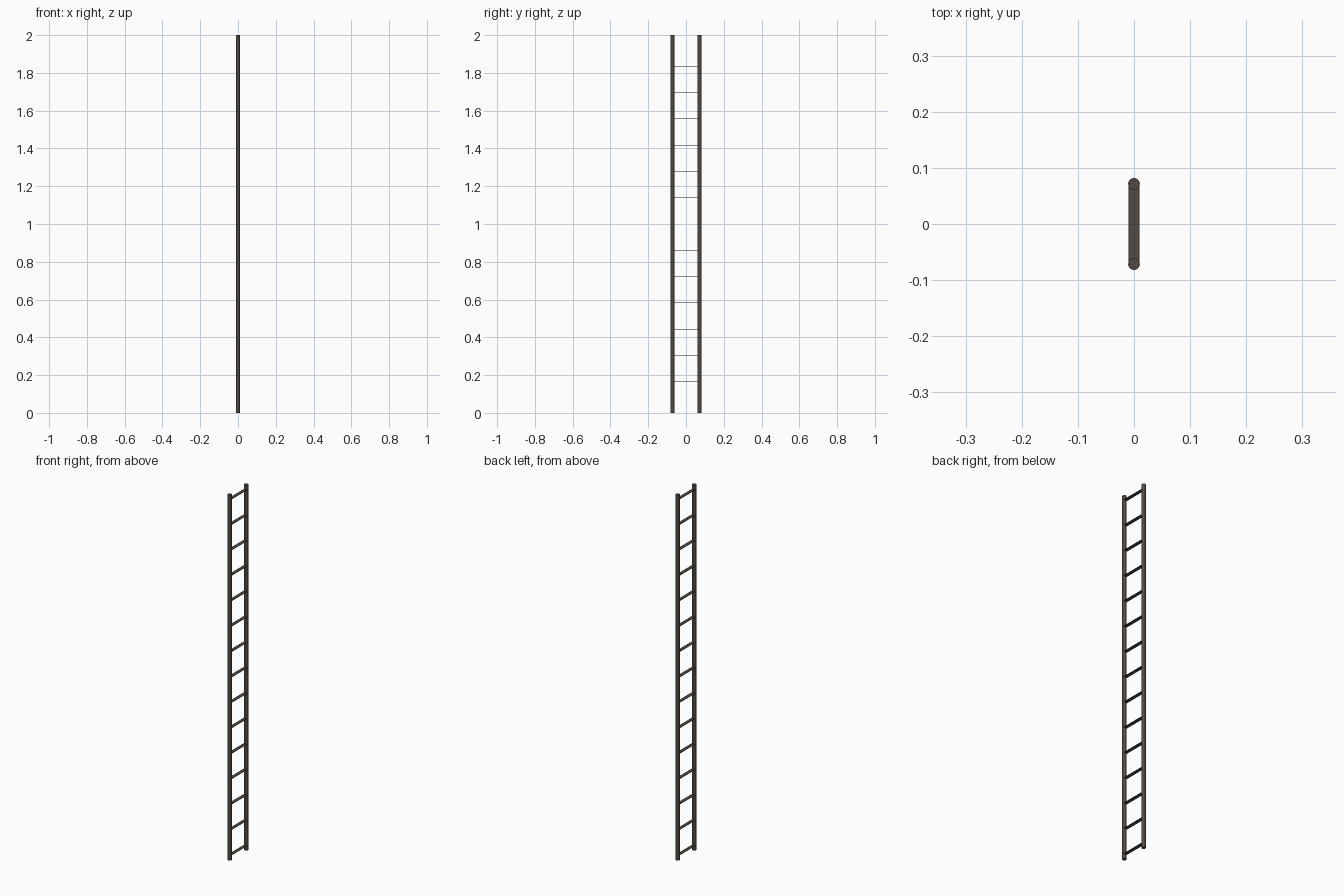
import bpy

if "Cube" in bpy.data.objects:
    bpy.data.objects.remove(bpy.data.objects["Cube"])

HEIGHT, RAIL_Y, RAIL_R = 2.0, 0.0715, 0.0105
RUNGS, FIRST_Z, LAST_Z = 15, 0.026, 1.974

wood = bpy.data.materials.new("dark_brown")
wood.diffuse_color = (0.085, 0.066, 0.053, 1)
wood.use_nodes = True
wood.node_tree.nodes["Principled BSDF"].inputs["Base Color"].default_value = wood.diffuse_color

# Round side rails
for name, side in (("front_rail", -1), ("back_rail", 1)):
    bpy.ops.mesh.primitive_cylinder_add(vertices=16, radius=RAIL_R, depth=HEIGHT,
                                        location=(0, side * RAIL_Y, HEIGHT / 2))
    rail = bpy.context.object
    rail.name = name
    rail.data.materials.append(wood)
    bpy.ops.object.shade_smooth_by_angle()

# Thin flat rungs, evenly spaced
for i in range(RUNGS):
    z = FIRST_Z + (LAST_Z - FIRST_Z) * i / (RUNGS - 1)
    bpy.ops.mesh.primitive_cube_add(size=1, location=(0, 0, z))
    rung = bpy.context.object
    rung.name = f"rung_{i + 1}"
    rung.scale = (0.0195, 2 * RAIL_Y, 0.002)
    rung.data.materials.append(wood)
